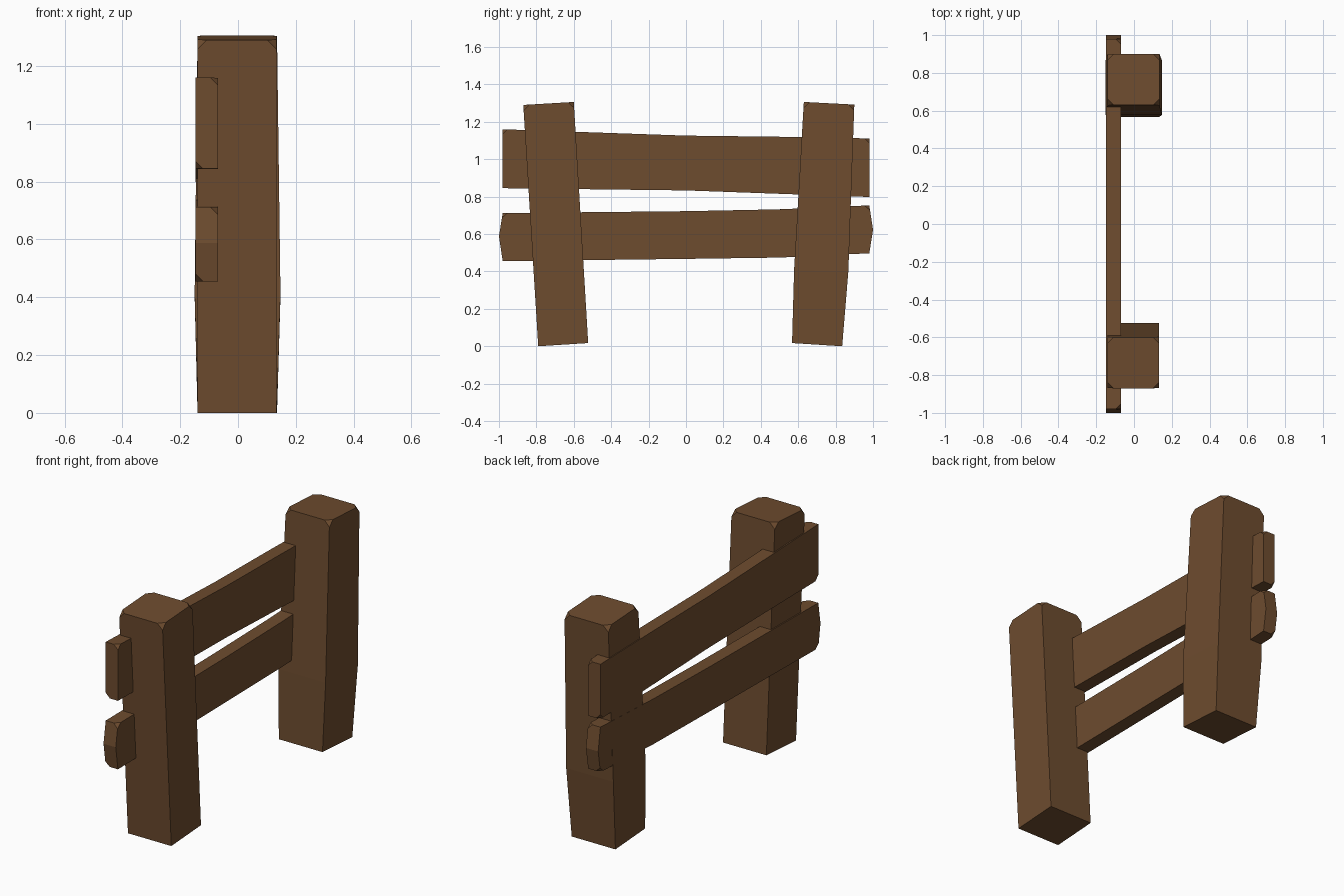
import bpy, bmesh

if "Cube" in bpy.data.objects:
    bpy.data.objects.remove(bpy.data.objects["Cube"])

wood = bpy.data.materials.new("brown_wood")
wood.diffuse_color = (0.155, 0.072, 0.028, 1)
wood.use_nodes = True
wood.node_tree.nodes["Principled BSDF"].inputs["Base Color"].default_value = wood.diffuse_color


def finish(name, bm, chipped, size):
    # chip the chosen corners, then store the mesh as an object
    bmesh.ops.recalc_face_normals(bm, faces=bm.faces[:])
    bmesh.ops.bevel(bm, geom=chipped, offset=size, offset_type='OFFSET',
                    segments=1, profile=0.5, affect='VERTICES')
    bmesh.ops.recalc_face_normals(bm, faces=bm.faces[:])
    mesh = bpy.data.meshes.new(name)
    bm.to_mesh(mesh)
    bm.free()
    mesh.materials.append(wood)
    ob = bpy.data.objects.new(name, mesh)
    bpy.context.collection.objects.link(ob)


def post(name, rings):
    # ring: x0, x1, (y, z) of one side, (y, z) of the other side
    bm = bmesh.new()
    loops = []
    for x0, x1, a, b in rings:
        loops.append([bm.verts.new(p) for p in
                      ((x0, *a), (x1, *a), (x1, *b), (x0, *b))])
    for lo, hi in zip(loops, loops[1:]):
        for i in range(4):
            j = (i + 1) % 4
            bm.faces.new((lo[i], lo[j], hi[j], hi[i]))
    bm.faces.new(loops[0][::-1])
    bm.faces.new(loops[-1])
    finish(name, bm, loops[-1], 0.032)


def rail(name, bottom, top, ends=(), chip_y=None):
    # side profile in y/z, extruded through the board thickness
    left, right = ends if ends else ([], [])
    profile = bottom + right + top[::-1] + left
    bm = bmesh.new()
    back, front = [[bm.verts.new((x, y, z)) for y, z in profile]
                   for x in (-0.147, -0.07)]
    bm.faces.new(back)
    bm.faces.new(front[::-1])
    n = len(profile)
    for i in range(n):
        j = (i + 1) % n
        bm.faces.new((back[i], front[i], front[j], back[j]))
    at = profile.index
    chips = [front[at(top[0])], front[at(top[-1])],
             back[at(bottom[0])], back[at(bottom[-1])]]
    chips += [back[at(p)] for p in top if p[0] == chip_y]
    finish(name, bm, chips, 0.026)


# leaning posts
post("left_post", [
    (-0.14, 0.133, (-0.79, 0.0), (-0.523, 0.017)),
    (-0.14, 0.133, (-0.87, 1.29), (-0.6, 1.306))])
post("right_post", [
    (-0.14, 0.135, (0.567, 0.017), (0.835, 0.0)),
    (-0.15, 0.147, (0.578, 0.41), (0.868, 0.40)),
    (-0.14, 0.135, (0.63, 1.306), (0.9, 1.292))])

# slightly warped rails
rail("upper_rail",
     [(-0.98, 0.845), (0, 0.833), (0.5, 0.815), (0.98, 0.798)],
     [(-0.98, 1.16), (0, 1.126), (0.5, 1.12), (0.98, 1.111)])
rail("lower_rail",
     [(-0.98, 0.455), (0, 0.467), (0.5, 0.474), (0.98, 0.497)],
     [(-0.98, 0.712), (0, 0.722), (0.5, 0.732), (0.98, 0.753)],
     ends=([(-1.0, 0.588)], [(1.0, 0.622)]), chip_y=0.5)
